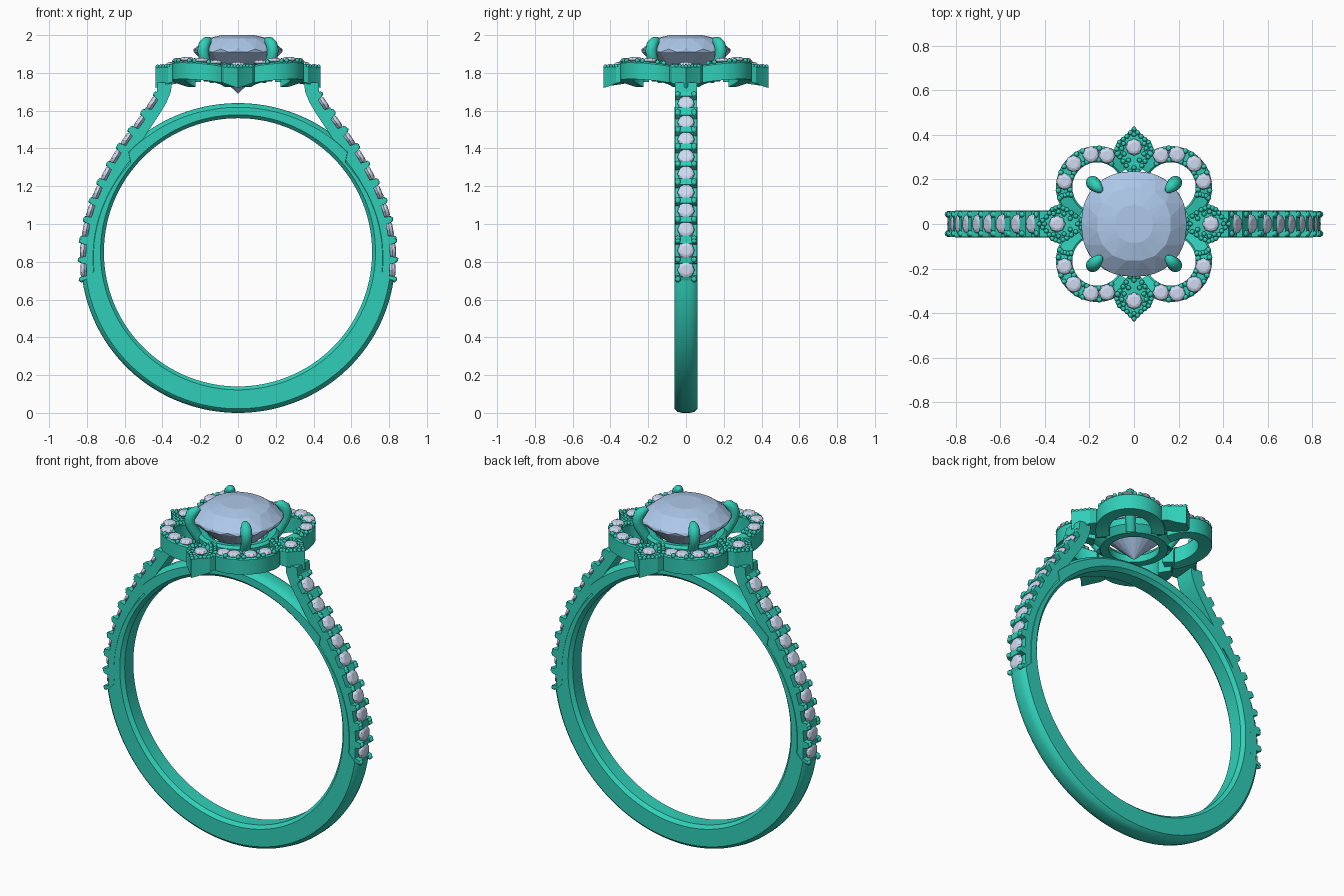
import bpy, bmesh
from math import sin, cos, pi, radians
from mathutils import Vector, Matrix

if "Cube" in bpy.data.objects:
    bpy.data.objects.remove(bpy.data.objects["Cube"])


def material(name, col):
    m = bpy.data.materials.new(name)
    m.diffuse_color = (*col, 1)
    m.use_nodes = True
    m.node_tree.nodes["Principled BSDF"].inputs["Base Color"].default_value = m.diffuse_color
    return m


METAL = material("metal", (0.03, 0.62, 0.48))
BLUE = material("blue_stone", (0.42, 0.58, 0.82))
PALE = material("pale_stone", (0.62, 0.70, 0.88))


def finish(bm, name, mat, smooth=35):
    bmesh.ops.recalc_face_normals(bm, faces=bm.faces[:])
    me = bpy.data.meshes.new(name)
    bm.to_mesh(me)
    bm.free()
    me.materials.append(mat)
    ob = bpy.data.objects.new(name, me)
    bpy.context.collection.objects.link(ob)
    if smooth:
        bpy.ops.object.select_all(action='DESELECT')
        ob.select_set(True)
        bpy.context.view_layer.objects.active = ob
        bpy.ops.object.shade_smooth_by_angle(angle=radians(smooth))
    return ob


def loft(bm, rings, closed=False):
    """Skin a list of closed outlines; open lofts get end caps."""
    vs = [[bm.verts.new(p) for p in r] for r in rings]
    n = len(vs[0])
    for k in range(len(vs) if closed else len(vs) - 1):
        a, b = vs[k], vs[(k + 1) % len(vs)]
        for i in range(n):
            bm.faces.new((a[i], a[(i + 1) % n], b[(i + 1) % n], b[i]))
    if not closed:
        bm.faces.new(vs[0])
        bm.faces.new(vs[-1])


def gem(bm, mtx, profile, n, bulge=0.0):
    """Faceted stone: (radius, height) rings twisted half a step each, closed by a culet."""
    rings = []
    for k, (r, z) in enumerate(profile[:-1]):
        ring = []
        for i in range(n):
            a = 2 * pi * (i + k / 2) / n
            q = r * (1 + bulge * abs(sin(2 * a)))
            ring.append(bm.verts.new(mtx @ Vector((q * cos(a), q * sin(a), z))))
        rings.append(ring)
    bm.faces.new(rings[0])
    for a, b in zip(rings, rings[1:]):
        for i in range(n):
            j = (i + 1) % n
            bm.faces.new((a[i], b[i], a[j]))
            bm.faces.new((b[i], b[j], a[j]))
    tip = bm.verts.new(mtx @ Vector((0, 0, profile[-1][1])))
    for i in range(n):
        bm.faces.new((rings[-1][i], rings[-1][(i + 1) % n], tip))


def small_gem(bm, p, normal, r):
    m = Matrix.Translation(p) @ normal.to_track_quat('Z', 'Y').to_matrix().to_4x4()
    gem(bm, m, [(r * .55, r * .42), (r * .85, r * .3), (r, 0), (0, -r * .8)], 8)


def bead(bm, p, r):
    bmesh.ops.create_icosphere(bm, subdivisions=1, radius=r, matrix=Matrix.Translation(p))


gems, beads = bmesh.new(), bmesh.new()

# band: thicker at the bottom, recessed where the stone-set shoulders cover it
bm = bmesh.new()
rings = []
N = 144
for k in range(N):
    t = 2 * pi * k / N
    ro = 0.82 - 0.03 * sin(t) + 0.012 * cos(t) ** 2
    side = t if t < pi / 2 else pi - t if t < 1.5 * pi else t - 2 * pi
    if -0.16 < side < 0.72:
        ro -= 0.045
    sec = [(0.71, -.04), (0.71, .04), (0.728, .06), (ro - .022, .06), (ro - .006, .045), (ro, .02)]
    sec += [(r, -y) for r, y in reversed(sec[2:])]
    rings.append([(r * cos(t), y, 0.85 + r * sin(t)) for r, y in sec])
loft(bm, rings, True)
finish(bm, "band", METAL)

# shoulders: notched outer edge, one stone per notch, bead pairs between
seats = [(.815, .757), (.817, .86), (.802, .97), (.778, 1.07), (.742, 1.167), (.695, 1.265),
         (.645, 1.355), (.587, 1.447), (.52, 1.537), (.452, 1.637)]
for s, nm in ((1, "right"), (-1, "left")):
    outline = [(.823, .70)]
    for i, c in enumerate(seats):
        a, b = Vector(seats[max(i - 1, 0)]), Vector(seats[min(i + 1, 9)])
        T = (b - a).normalized()
        Nn = Vector((T.y, -T.x))
        c = Vector(c)
        for u, v in ((-.037, .018), (-.031, -.012), (.031, -.012), (.037, .018)):
            outline.append(tuple(c + T * u + Nn * v))
        small_gem(gems, (s * c.x, 0, c.y), Vector((s * Nn.x, 0, Nn.y)), .046)
        for e in (-.05, .05):
            if i == 0 or i == 9:
                if (i == 0) == (e > 0):
                    continue
            p = c + T * e + Nn * .014
            for y in (-.043, .043):
                bead(beads, (s * p.x, y, p.y), .017)
        if 0 < i:
            p = (c + Vector(seats[i - 1])) / 2 + Nn * .014
            for y in (-.043, .043):
                bead(beads, (s * p.x, y, p.y), .016)
    outline += [(.43, 1.70), (.425, 1.75), (.35, 1.75), (.355, 1.70), (.38, 1.64), (.41, 1.59), (.46, 1.515),
                (.51, 1.44)]
    outline += [(.75 * cos(t), .85 + .75 * sin(t)) for t in [.8 - .08 * j for j in range(13)]]
    bm = bmesh.new()
    loft(bm, [[(s * x, y, z) for x, z in outline] for y in (-.058, .058)])
    finish(bm, nm + "_shoulder", METAL, 25)

# halo: four round lobes at the corners
C = .165


def lobe_top(deg):
    return 1.862 - .032 * (abs(deg - 45) / 90) ** 2


bm = bmesh.new()
for sx in (1, -1):
    for sy in (1, -1):
        def place(deg, r, z):
            a = radians(deg)
            return Vector((sx * (C + r * cos(a)), sy * (C + r * sin(a)), z))
        rings = []
        for k in range(31):
            d = -58 + 206 * k / 30
            zt = lobe_top(d)
            rings.append([place(d, r, z) for r, z in
                          ((.112, zt - .095), (.112, zt - .006), (.12, zt), (.176, zt), (.185, zt - .008),
                           (.185, zt - .095))])
        loft(bm, rings)
        for d in (107, 79, 45, 10):
            small_gem(gems, place(d, .149, lobe_top(d) + .006), Vector((0, 0, 1)), .038)
        for d in (121, 93, 68, 58, 32, 22, -5, -16):
            for r in (.123, .175):
                bead(beads, place(d, r, lobe_top(d) + .004), .014)
        for r in (.135, .149, .163):
            bead(beads, place(-14, r, lobe_top(-14) + .004), .013)
finish(bm, "halo_lobes", METAL)

# halo: four pointed petals covered in beads around one stone
half = [(.437, 0), (.40, .036), (.37, .075), (.335, .088), (.295, .072), (.25, .04)]
petal = half + [(.195, 0)] + [(x, -y) for x, y in reversed(half[1:])]
bm = bmesh.new()


def petal_top(x):
    return 1.83 + (.435 - x) * .04


for k in range(4):
    R = Matrix.Rotation(k * pi / 2, 4, 'Z')
    loft(bm, [[R @ Vector((x, y, 1.72 + max(0, .42 - x) * .14 + abs(y) * .25)) for x, y in petal],
              [R @ Vector((x, y, petal_top(x))) for x, y in petal]])
    mid = Vector((.345, 0))
    small_gem(gems, R @ Vector((.345, 0, petal_top(.345) + .008)), Vector((0, 0, 1)), .038)
    for f, steps in ((.88, 2), (.62, 1)):
        for i in range(len(petal)):
            a, b = Vector(petal[i]), Vector(petal[(i + 1) % len(petal)])
            for j in range(steps):
                p = mid + (a.lerp(b, j / steps) - mid) * f
                if (p - mid).length > .042 and p.x > .235:
                    bead(beads, R @ Vector((p.x, p.y, petal_top(p.x) + .003)), .0125)
finish(bm, "halo_petals", METAL, 25)

# basket ring under the centre stone
bm = bmesh.new()
sec = [(.135, 1.755), (.18, 1.755), (.215, 1.79), (.22, 1.825), (.205, 1.838), (.165, 1.83), (.135, 1.795)]
loft(bm, [[(r * cos(t), r * sin(t), z) for r, z in sec] for t in [2 * pi * i / 64 for i in range(64)]], True)
finish(bm, "basket_ring", METAL)

# four claw prongs curving over the stone
path = [(.18, 1.76, .026), (.22, 1.82, .028), (.254, 1.88, .029), (.262, 1.92, .031), (.252, 1.95, .031),
        (.233, 1.967, .026), (.216, 1.973, .018), (.204, 1.972, .006)]
bm = bmesh.new()
for k in range(4):
    R = Matrix.Rotation(pi / 4 + k * pi / 2, 4, 'Z')
    rings = []
    for i, (r, z, w) in enumerate(path):
        a, b = path[max(i - 1, 0)], path[min(i + 1, len(path) - 1)]
        T = Vector((b[0] - a[0], 0, b[1] - a[1])).normalized()
        U = Vector((T.z, 0, -T.x))
        rings.append([R @ (Vector((r, 0, z)) + U * w * cos(q) + Vector((0, w * sin(q), 0)))
                      for q in [2 * pi * j / 14 for j in range(14)]])
    loft(bm, rings)
finish(bm, "prongs", METAL, 50)

# centre stone and the collected small parts
bm = bmesh.new()
gem(bm, Matrix.Identity(4), [(.085, 2.0), (.165, 1.982), (.235, 1.926), (.235, 1.91), (0, 1.69)], 16, .04)
finish(bm, "centre_stone", BLUE, 0)
finish(gems, "accent_stones", PALE, 0)
finish(beads, "setting_beads", METAL, 60)
